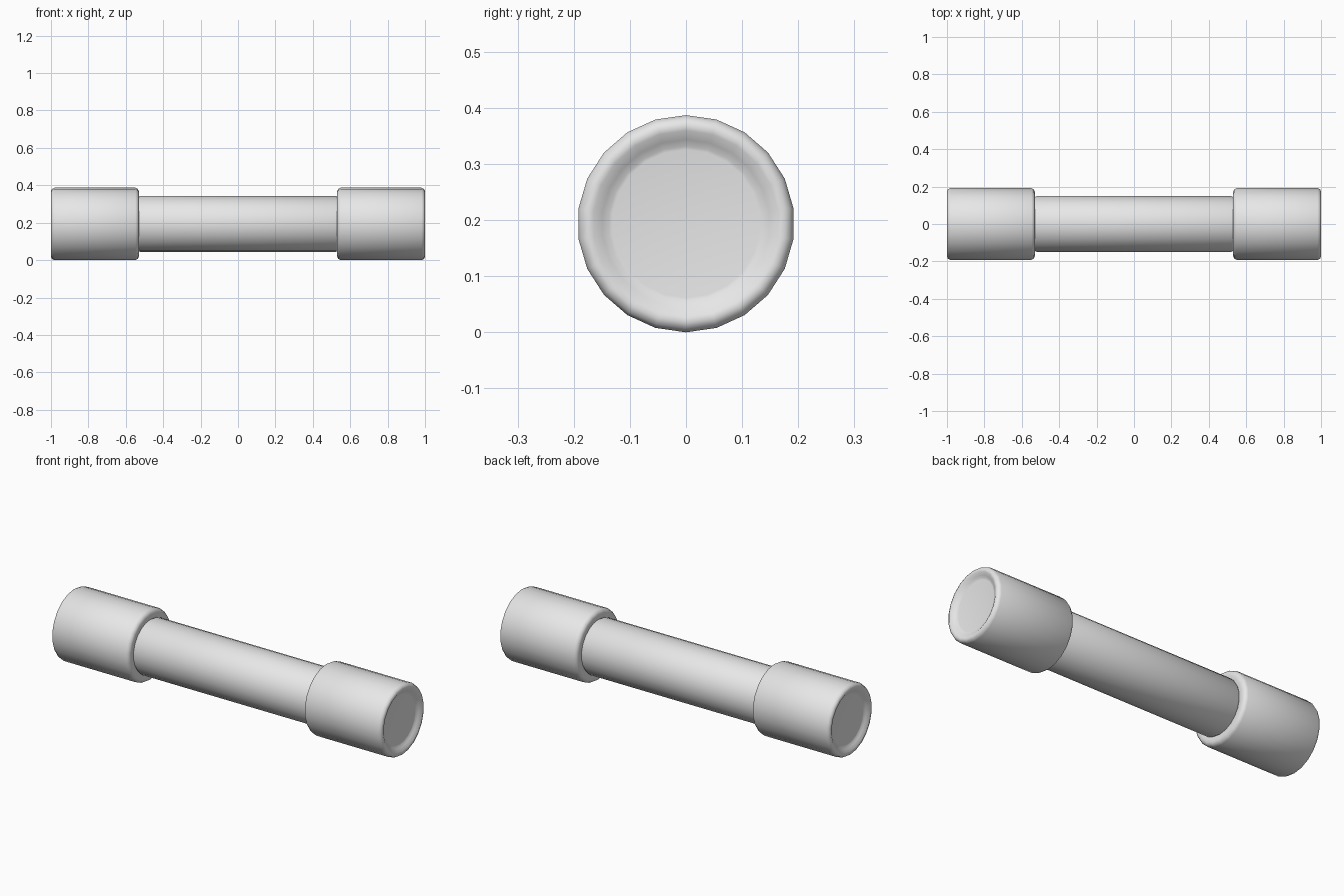
import bpy, bmesh, math

cube = bpy.data.objects.get("Cube")
if cube:
    bpy.data.objects.remove(cube, do_unlink=True)

SIDES = 22
RADIUS = 0.1935

grey = bpy.data.materials.new("light_grey")
grey.use_nodes = True
grey.diffuse_color = (0.8, 0.8, 0.8, 1)
grey.node_tree.nodes["Principled BSDF"].inputs["Base Color"].default_value = (0.8, 0.8, 0.8, 1)


def lathe(name, profile, flip=1):
    """Turn (x, radius) points around the long axis and close both ends."""
    bm = bmesh.new()
    rings = []
    for x, r in profile:
        ring = []
        for i in range(SIDES):
            a = 2 * math.pi * i / SIDES
            ring.append(bm.verts.new((x * flip, r * math.sin(a), RADIUS + r * math.cos(a))))
        rings.append(ring)
    for a, b in zip(rings, rings[1:]):
        for i in range(SIDES):
            j = (i + 1) % SIDES
            bm.faces.new((a[i], a[j], b[j], b[i]))
    bm.faces.new(rings[0])
    bm.faces.new(rings[-1])
    bmesh.ops.recalc_face_normals(bm, faces=bm.faces)
    mesh = bpy.data.meshes.new(name)
    bm.to_mesh(mesh)
    bm.free()
    mesh.materials.append(grey)
    obj = bpy.data.objects.new(name, mesh)
    bpy.context.collection.objects.link(obj)
    bpy.ops.object.select_all(action='DESELECT')
    obj.select_set(True)
    bpy.context.view_layer.objects.active = obj
    bpy.ops.object.shade_smooth_by_angle(angle=math.radians(50))
    return obj


# Tube with slightly narrowed ends
half_tube = [(0.54, 0.138), (0.533, 0.144), (0.522, 0.15)]
lathe("tube", [(-x, r) for x, r in half_tube] + half_tube[::-1])

# End caps: rounded rims, dished outer face
cap_profile = [
    (0.535, 0.135), (0.53, 0.16), (0.53, 0.174), (0.535, 0.186), (0.548, RADIUS),
    (0.982, RADIUS), (0.995, 0.187), (1.0, 0.176), (0.998, 0.166),
    (0.988, 0.15), (0.981, 0.138), (0.98, 0.132),
]
lathe("left_cap", cap_profile)
lathe("right_cap", cap_profile, -1)
